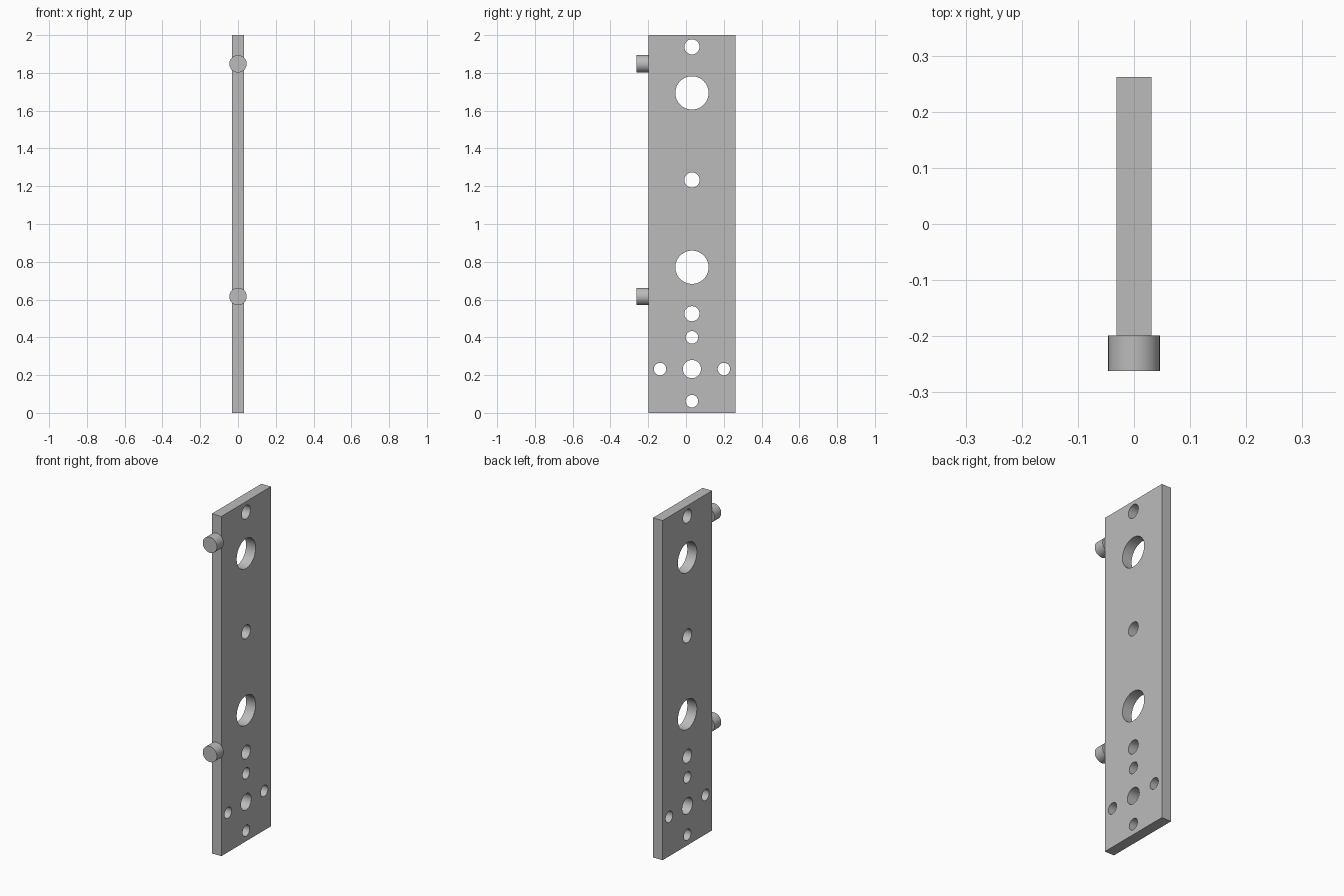
import bpy
import math

cube = bpy.data.objects.get("Cube")
if cube:
    bpy.data.objects.remove(cube, do_unlink=True)

# Single plain metal colour
metal = bpy.data.materials.new("light grey metal")
metal.use_nodes = True
GREY = (0.5, 0.5, 0.5, 1)
metal.diffuse_color = GREY
metal.node_tree.nodes["Principled BSDF"].inputs["Base Color"].default_value = GREY

THICK = 0.062
BACK, EDGE = 0.262, -0.199      # plate extent in y
MID = (BACK + EDGE) / 2


def cylinder(name, radius, depth, location, rotation):
    bpy.ops.mesh.primitive_cylinder_add(vertices=64, radius=radius, depth=depth,
                                        location=location, rotation=rotation)
    obj = bpy.context.object
    obj.name = name
    return obj


def finish(obj):
    obj.data.materials.clear()
    obj.data.materials.append(metal)
    bpy.ops.object.select_all(action="DESELECT")
    obj.select_set(True)
    bpy.context.view_layer.objects.active = obj
    bpy.ops.object.shade_smooth_by_angle(angle=math.radians(30))


# Hole cutters: offset from the plate's midline, height, radius
holes = [
    (0, 1.938, 0.04), (0, 1.694, 0.088), (0, 1.233, 0.04), (0, 0.771, 0.088),
    (0, 0.525, 0.04), (0, 0.4, 0.033), (0, 0.232, 0.048), (0, 0.062, 0.033),
    (-0.169, 0.232, 0.033), (0.169, 0.232, 0.033),
]
cutters = [cylinder("hole_cutter", r, THICK * 3, (0, MID + dy, z), (0, math.pi / 2, 0))
           for dy, z, r in holes]
bpy.ops.object.select_all(action="DESELECT")
for c in cutters:
    c.select_set(True)
bpy.context.view_layer.objects.active = cutters[0]
bpy.ops.object.join()
cutter = bpy.context.object
cutter.hide_render = True

# Drilled plate
bpy.ops.mesh.primitive_cube_add(size=1, location=(0, MID, 1))
plate = bpy.context.object
plate.name = "drilled_plate"
plate.scale = (THICK, BACK - EDGE, 2)
bpy.ops.object.transform_apply(location=False, rotation=False, scale=True)
cut = plate.modifiers.new("holes", "BOOLEAN")
cut.operation = "DIFFERENCE"
cut.solver = "EXACT"
cut.object = cutter
bpy.ops.object.modifier_apply(modifier=cut.name)
bpy.data.objects.remove(cutter, do_unlink=True)
finish(plate)

# Round pegs on the front edge
for name, z in (("lower_peg", 0.616), ("upper_peg", 1.848)):
    finish(cylinder(name, 0.046, 0.063, (0, EDGE - 0.0315, z), (math.pi / 2, 0, 0)))
